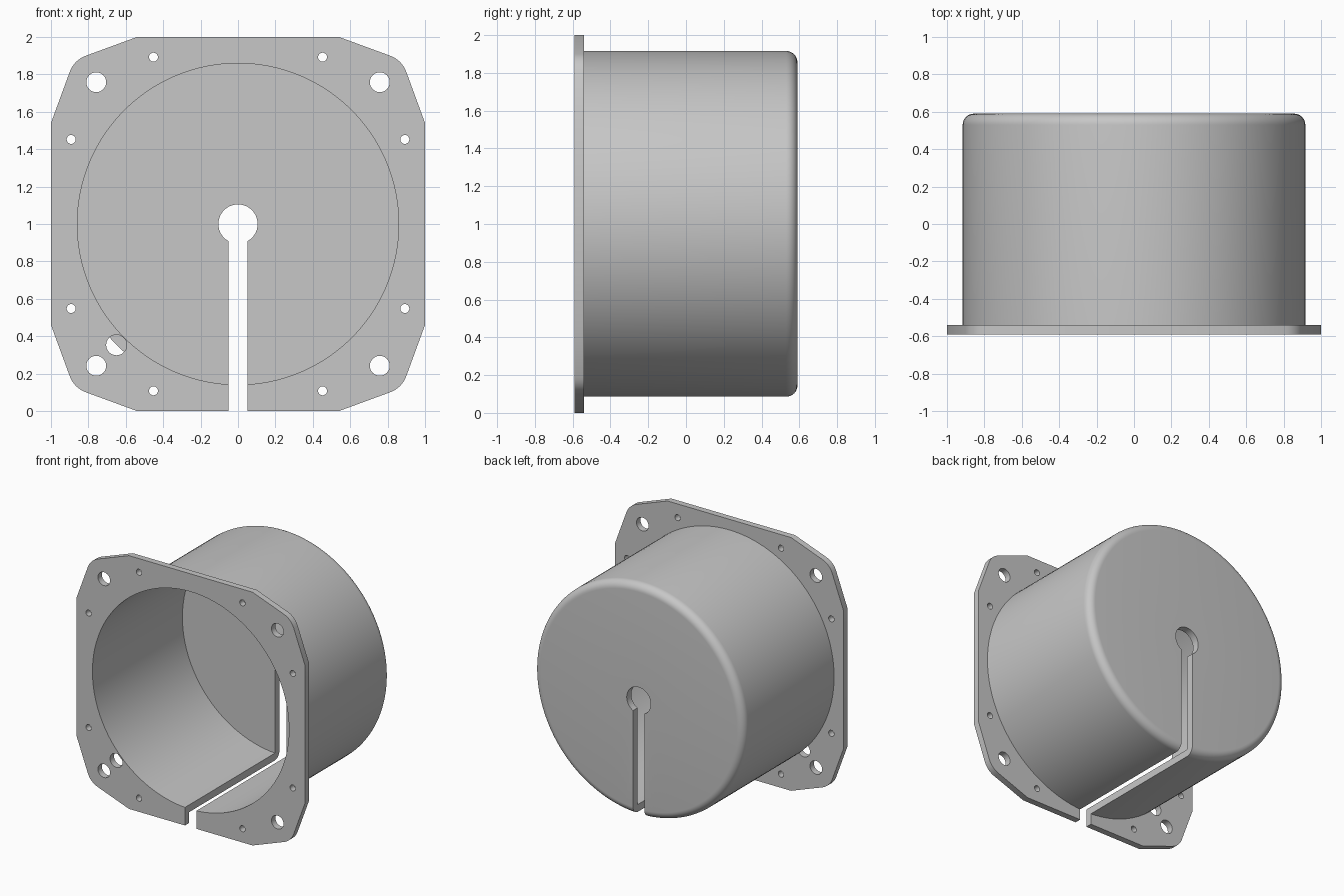
import bpy, bmesh, math

if "Cube" in bpy.data.objects:
    bpy.data.objects.remove(bpy.data.objects["Cube"])

CENTRE_Z = 1.0
FRONT, PLATE_BACK, BACK = -0.59, -0.54, 0.59
WALL = 0.057
OUTER, BORE = 0.916, 0.859

grey = bpy.data.materials.new("light_grey")
grey.use_nodes = True
colour = (0.57, 0.57, 0.57, 1)
grey.diffuse_color = colour
grey.node_tree.nodes["Principled BSDF"].inputs["Base Color"].default_value = colour


def finish(name, bm):
    bmesh.ops.recalc_face_normals(bm, faces=bm.faces)
    mesh = bpy.data.meshes.new(name)
    bm.to_mesh(mesh)
    bm.free()
    obj = bpy.data.objects.new(name, mesh)
    obj.location.z = CENTRE_Z
    mesh.materials.append(grey)
    bpy.context.collection.objects.link(obj)
    return obj


def prism(name, points, y0, y1):
    """Extrude an outline in x and z along y."""
    bm = bmesh.new()
    face = bm.faces.new([bm.verts.new((x, y0, z)) for x, z in points])
    out = bmesh.ops.extrude_face_region(bm, geom=[face])["geom"]
    moved = [v for v in out if isinstance(v, bmesh.types.BMVert)]
    bmesh.ops.translate(bm, verts=moved, vec=(0, y1 - y0, 0))
    return finish(name, bm)


def arc(cx, cz, r, start, end, n):
    angles = [start + (end - start) * i / n for i in range(n + 1)]
    return [(cx + r * math.cos(a), cz + r * math.sin(a)) for a in angles]


def circle(cx, cz, r, n=32):
    return arc(cx, cz, r, 0, math.tau, n)[:-1]


def select(obj):
    bpy.ops.object.select_all(action="DESELECT")
    obj.select_set(True)
    bpy.context.view_layer.objects.active = obj


def cut(obj, points):
    """Cut an outline right through an object along y."""
    cutter = prism("cutter", points, -1, 1)
    cutter.hide_render = True
    mod = obj.modifiers.new("cut", "BOOLEAN")
    mod.operation, mod.solver, mod.object = "DIFFERENCE", "EXACT", cutter
    select(obj)
    bpy.ops.object.modifier_apply(modifier=mod.name)
    bpy.data.objects.remove(cutter)


# Keyhole: round cable hole with a slot running down and out
half = 0.05
hole_r = 0.105
gap = math.asin(half / hole_r)
keyhole = arc(0, 0, hole_r, gap - math.pi / 2, 1.5 * math.pi - gap, 40)
keyhole += [(-half, -1.2), (half, -1.2)]

# Mounting plate outline: one rounded corner, mirrored to all four
a, corner, b = (0.54, 1.0), (0.877, 0.877), (0.81, 0.901)
rounded = []
for i in range(9):
    t = i / 8
    rounded.append(tuple((1 - t) ** 2 * p + 2 * t * (1 - t) * c + t * t * q
                         for p, c, q in zip(b, corner, b[::-1])))
quarter = [a] + rounded + [a[::-1]]
outline = []
for sx, sz in ((1, 1), (1, -1), (-1, -1), (-1, 1)):
    pts = [(x * sx, z * sz) for x, z in quarter]
    outline += pts if sx * sz > 0 else pts[::-1]

plate = prism("mounting_plate", outline, FRONT, PLATE_BACK)
cut(plate, circle(0, 0, BORE, 128))
for sx in (-1, 1):
    for sz in (-1, 1):
        cut(plate, circle(0.758 * sx, 0.758 * sz, 0.053))
        cut(plate, circle(0.452 * sx, 0.892 * sz, 0.024))
        cut(plate, circle(0.892 * sx, 0.452 * sz, 0.024))
# Extra cable hole beside the lower corner
cut(plate, circle(-0.65, -0.647, 0.055))
cut(plate, keyhole)

# Cup: revolved wall with a rounded closed back
fillet = 0.06
profile = [(0, BACK - WALL), (BORE, BACK - WALL), (BORE, PLATE_BACK), (OUTER, PLATE_BACK)]
profile += arc(OUTER - fillet, BACK - fillet, fillet, 0, math.pi / 2, 8)
profile.append((0, BACK))
bm = bmesh.new()
verts = [bm.verts.new((r, y, 0)) for r, y in profile]
edges = [bm.edges.new(pair) for pair in zip(verts, verts[1:])]
bmesh.ops.spin(bm, geom=verts + edges, cent=(0, 0, 0), axis=(0, 1, 0),
               angle=math.tau, steps=128)
bmesh.ops.remove_doubles(bm, verts=bm.verts, dist=1e-4)
cup = finish("cup", bm)
cut(cup, keyhole)

for obj in (plate, cup):
    select(obj)
    bpy.ops.object.shade_smooth_by_angle(angle=math.radians(30))
